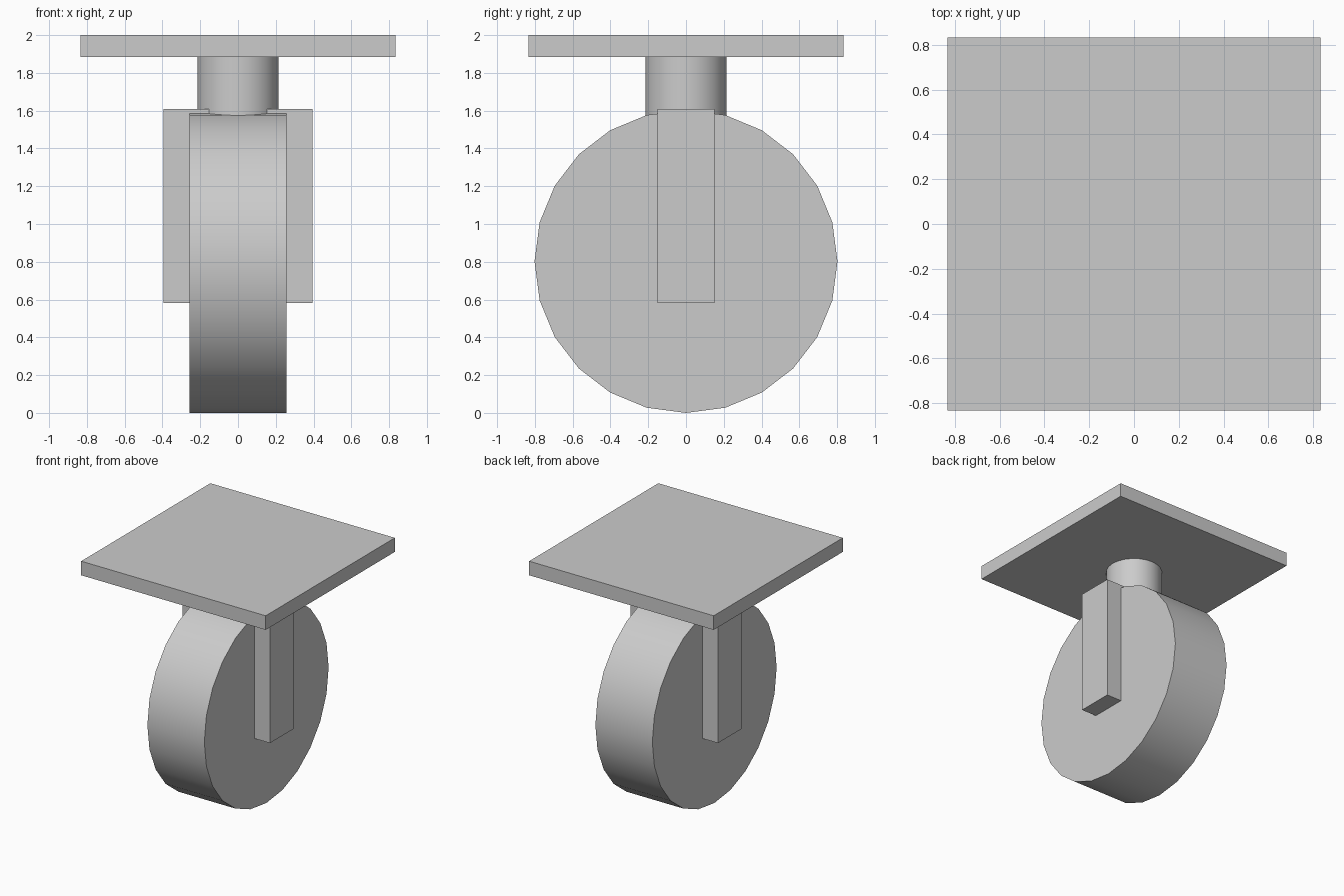
import bpy
import math

cube = bpy.data.objects.get("Cube")
if cube:
    bpy.data.objects.remove(cube, do_unlink=True)

# Single flat grey
grey = bpy.data.materials.new("light_grey")
grey.use_nodes = True
colour = (0.6, 0.6, 0.6, 1)
grey.diffuse_color = colour
grey.node_tree.nodes["Principled BSDF"].inputs["Base Color"].default_value = colour


def finish(name):
    obj = bpy.context.object
    obj.name = name
    obj.data.materials.append(grey)
    bpy.ops.object.transform_apply(location=False, rotation=True, scale=True)
    return obj


def box(name, size, z_low, z_high):
    bpy.ops.mesh.primitive_cube_add(size=1, location=(0, 0, (z_low + z_high) / 2))
    bpy.context.object.scale = (size[0], size[1], z_high - z_low)
    return finish(name)


def cylinder(name, radius, depth, z, tilt=0):
    bpy.ops.mesh.primitive_cylinder_add(vertices=24, radius=radius, depth=depth,
                                        location=(0, 0, z), rotation=(0, tilt, 0))
    obj = finish(name)
    bpy.ops.object.shade_smooth_by_angle(angle=math.radians(40))
    return obj


# Mounting plate, swivel stem, fork block and wheel
box("mounting_plate", (1.666, 1.666), 1.885, 2.0)
cylinder("swivel_stem", 0.215, 0.49, 1.645)
box("fork", (0.79, 0.302), 0.583, 1.61)
cylinder("wheel", 0.802, 0.514, 0.802, math.pi / 2)
